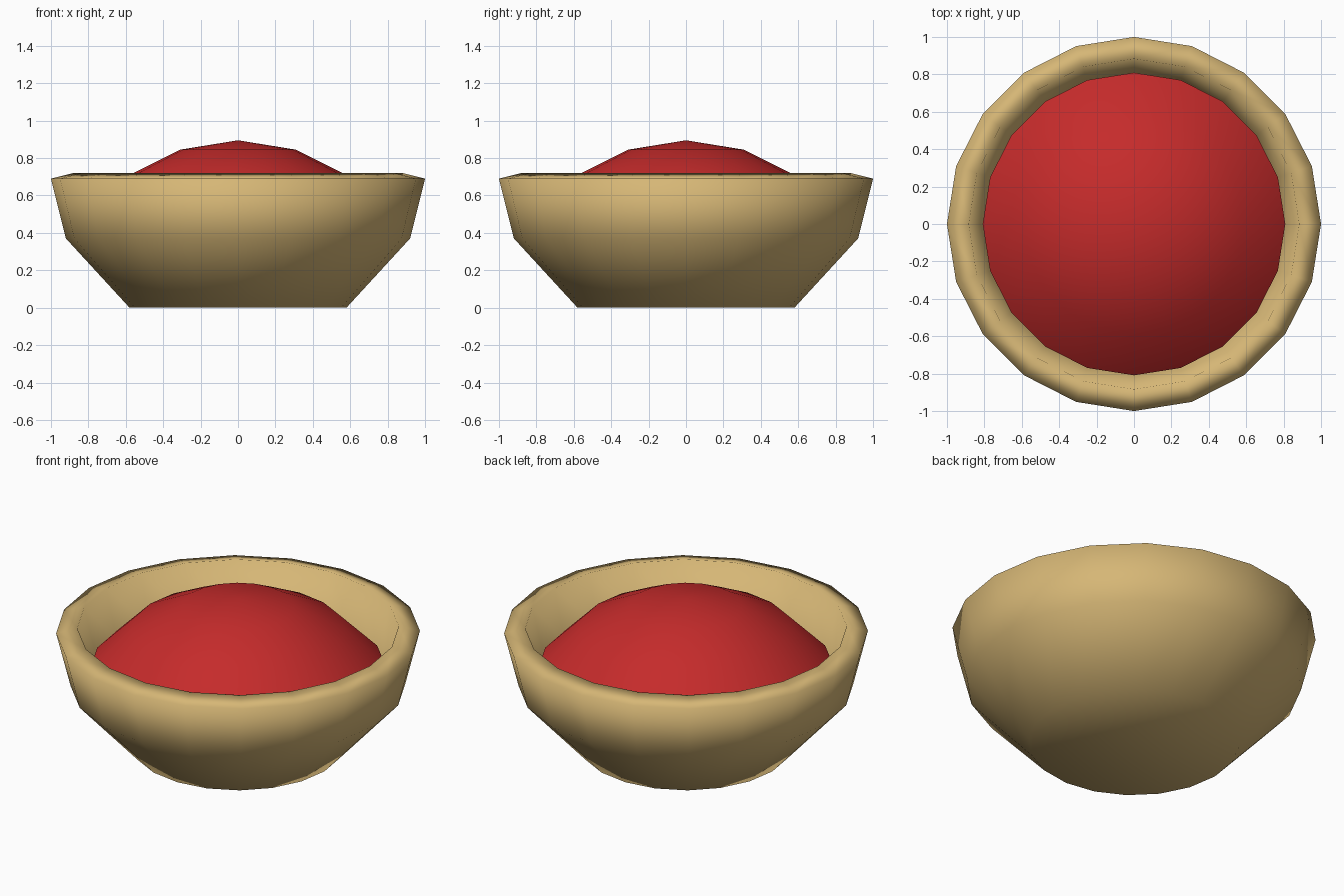
import bpy, bmesh
from math import sin, cos, tau

if "Cube" in bpy.data.objects:
    bpy.data.objects.remove(bpy.data.objects["Cube"])

SIDES = 20


def lathe(name, profile, color, cap=None):
    """Revolve (radius, z) rings around z; cap is 'tip' or 'flat' for the first ring."""
    bm = bmesh.new()
    rings = [[bm.verts.new((r * cos(tau * i / SIDES), r * sin(tau * i / SIDES), z))
              for i in range(SIDES)] for r, z in profile if r > 0]
    for a, b in zip(rings, rings[1:]):
        for i in range(SIDES):
            j = (i + 1) % SIDES
            bm.faces.new((a[i], a[j], b[j], b[i]))
    if cap == 'flat':
        bm.faces.new(rings[0][::-1])
    if cap == 'tip':
        tip = bm.verts.new((0, 0, profile[0][1]))
        for i in range(SIDES):
            bm.faces.new((tip, rings[0][(i + 1) % SIDES], rings[0][i]))
    for f in bm.faces:
        f.smooth = True
    bmesh.ops.recalc_face_normals(bm, faces=bm.faces)
    # open shells: orient outward at the cap
    want = 1 if cap == 'tip' else -1
    ref = max(bm.faces, key=lambda f: want * f.normal.z if abs(f.normal.z) > 0.9 else -9)
    avg = sum(f.normal.z for f in bm.faces)
    if avg * want < 0:
        bmesh.ops.reverse_faces(bm, faces=bm.faces)
    mesh = bpy.data.meshes.new(name)
    bm.to_mesh(mesh)
    bm.free()
    obj = bpy.data.objects.new(name, mesh)
    bpy.context.collection.objects.link(obj)
    mat = bpy.data.materials.new(name + "_color")
    mat.diffuse_color = color
    mat.use_nodes = True
    mat.node_tree.nodes["Principled BSDF"].inputs["Base Color"].default_value = mat.diffuse_color
    mesh.materials.append(mat)
    return obj


# Bowl: outer shell given thickness inwards, which also makes the tilted lip
bowl = lathe("bowl", [(0.58, 0.0), (0.92, 0.37), (1.0, 0.69)],
             (0.67, 0.47, 0.18, 1), 'flat')
wall = bowl.modifiers.new("wall", 'SOLIDIFY')
wall.thickness = 0.12
wall.offset = -1

# Contents: shallow dome, the top of a unit sphere
lathe("red_filling", [(0, 0.895), (0.309, 0.845), (0.588, 0.705), (0.809, 0.485)],
      (0.56, 0.024, 0.024, 1), 'tip')
